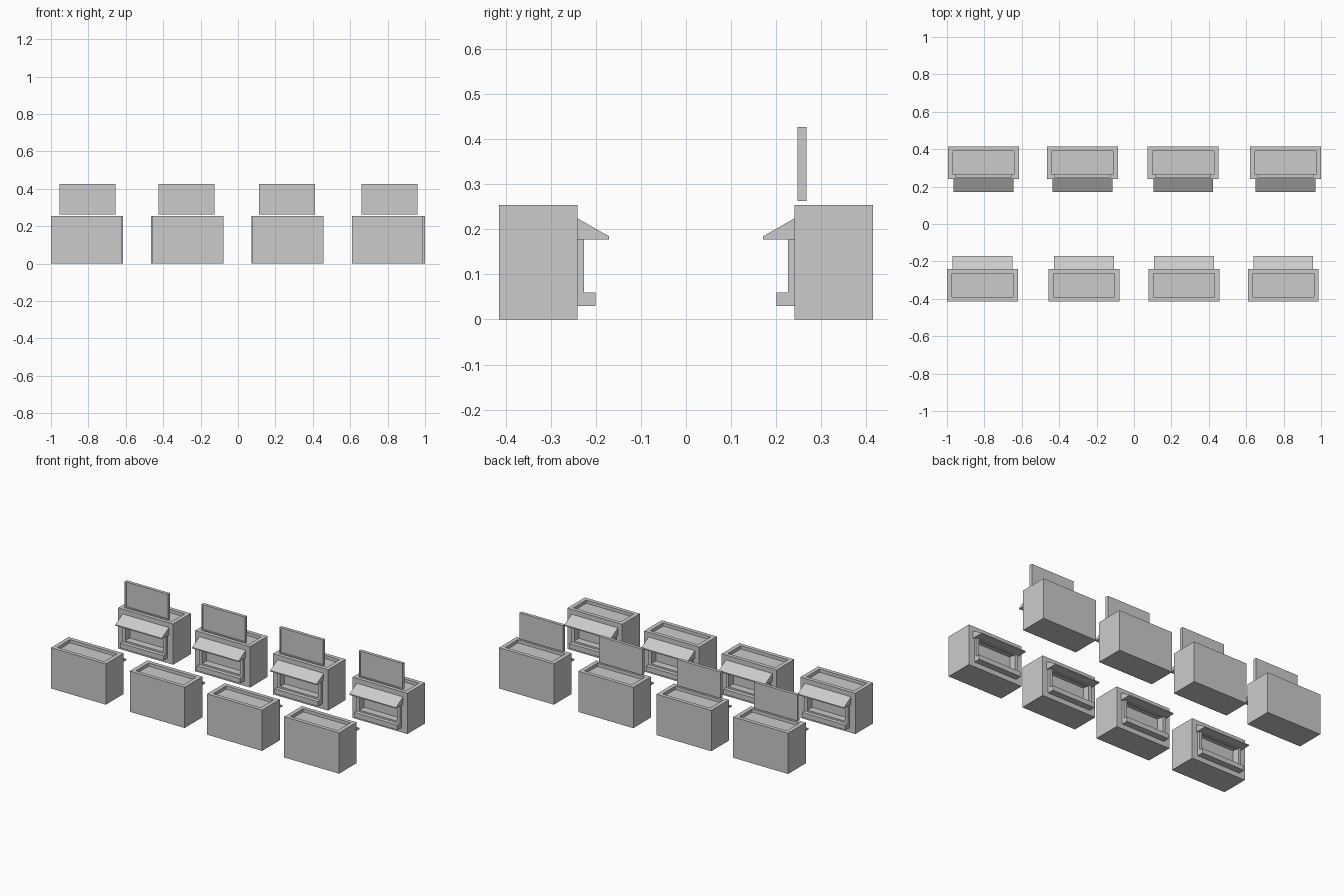
import bpy, bmesh
from math import pi
from mathutils import Vector, Matrix

if "Cube" in bpy.data.objects:
    bpy.data.objects.remove(bpy.data.objects["Cube"])

HW, HD, H = 0.1895, 0.087, 0.254   # stall half width, half depth, height


def to_mesh(bm, name):
    bmesh.ops.recalc_face_normals(bm, faces=bm.faces[:])
    me = bpy.data.meshes.new(name)
    bm.to_mesh(me)
    bm.free()
    return me


def add_box(bm, lo, hi):
    lo, hi = Vector(lo), Vector(hi)
    m = Matrix.Translation((lo + hi) / 2) @ Matrix.Diagonal((*(hi - lo), 1))
    bmesh.ops.create_cube(bm, size=1, matrix=m)


def recess(bm, normal, lo, hi, depth):
    """Sink a rectangular pocket into the face that points along normal."""
    n = Vector(normal)
    face = max((f for f in bm.faces if f.normal.dot(n) > 0.99),
               key=lambda f: f.calc_center_median().dot(n))
    bmesh.ops.inset_individual(bm, faces=[face], thickness=0.005)
    mid = face.calc_center_median()
    for v in face.verts:
        for i in range(3):
            if abs(n[i]) < 0.5:
                v.co[i] = lo[i] if v.co[i] < mid[i] else hi[i]
    new = bmesh.ops.extrude_discrete_faces(bm, faces=[face])["faces"][0]
    bmesh.ops.translate(bm, verts=new.verts[:], vec=-n * depth)
    bm.normal_update()


def boxes(name, *pairs):
    bm = bmesh.new()
    for lo, hi in pairs:
        add_box(bm, lo, hi)
    bm.normal_update()
    return to_mesh(bm, name)


# Body with sunken roof and serving window
bm = bmesh.new()
add_box(bm, (-HW, -HD, 0), (HW, HD, H))
bm.normal_update()
recess(bm, (0, 0, 1), (-HW + .026, -HD + .024, 0), (HW - .026, HD - .024, 0), 0.02)
recess(bm, (0, -1, 0), (-.13, 0, .07), (.13, 0, .177), 0.03)
body = to_mesh(bm, "stall_body")

# Raised window frame: two posts, head and sill
F, B = -HD - 0.015, -HD
frame = boxes("window_frame",
              ((-.15, F, .058), (-.13, B, .19)), ((.13, F, .058), (.15, B, .19)),
              ((-.13, F, .172), (.13, B, .19)), ((-.13, F, .058), (.13, B, .07)))

# Counter shelf
shelf = boxes("counter_shelf", ((-.15, -HD - .04, .03), (.15, B, .06)))

# Sloping awning, extruded from its side profile
bm = bmesh.new()
profile = [(B, .224), (-HD - .07, .184), (-HD - .07, .177), (B, .177)]
side = bm.faces.new([bm.verts.new((-.16, y, z)) for y, z in profile])
ext = bmesh.ops.extrude_face_region(bm, geom=[side])["geom"]
bmesh.ops.translate(bm, vec=(.32, 0, 0),
                    verts=[g for g in ext if isinstance(g, bmesh.types.BMVert)])
if not any(len(set(round(v.co.x, 3) for v in f.verts)) == 1 and f.verts[0].co.x < 0
           for f in bm.faces):
    bm.faces.new([v for v in side.verts])
awning = to_mesh(bm, "awning")

# Sign board with a shallow framed panel
bm = bmesh.new()
add_box(bm, (-.15, -.08, .263), (.15, -.06, .426))
bm.normal_update()
recess(bm, (0, -1, 0), (-.142, 0, .271), (.142, 0, .418), 0.005)
sign = to_mesh(bm, "sign_board")


def place(meshes, x, y, turn):
    for me in meshes:
        ob = bpy.data.objects.new(me.name, me)
        ob.location = (x, y, 0)
        ob.rotation_euler.z = turn
        bpy.context.collection.objects.link(ob)


# Two facing rows of stalls; only the back row carries signs
stall = [body, frame, shelf, awning]
for x in (-.805, -.275, .263, .8105):
    place(stall + [sign], x, .3275, 0)
for x in (-.8105, -.267, .267, .798):
    place(stall, x, -.3275, pi)
